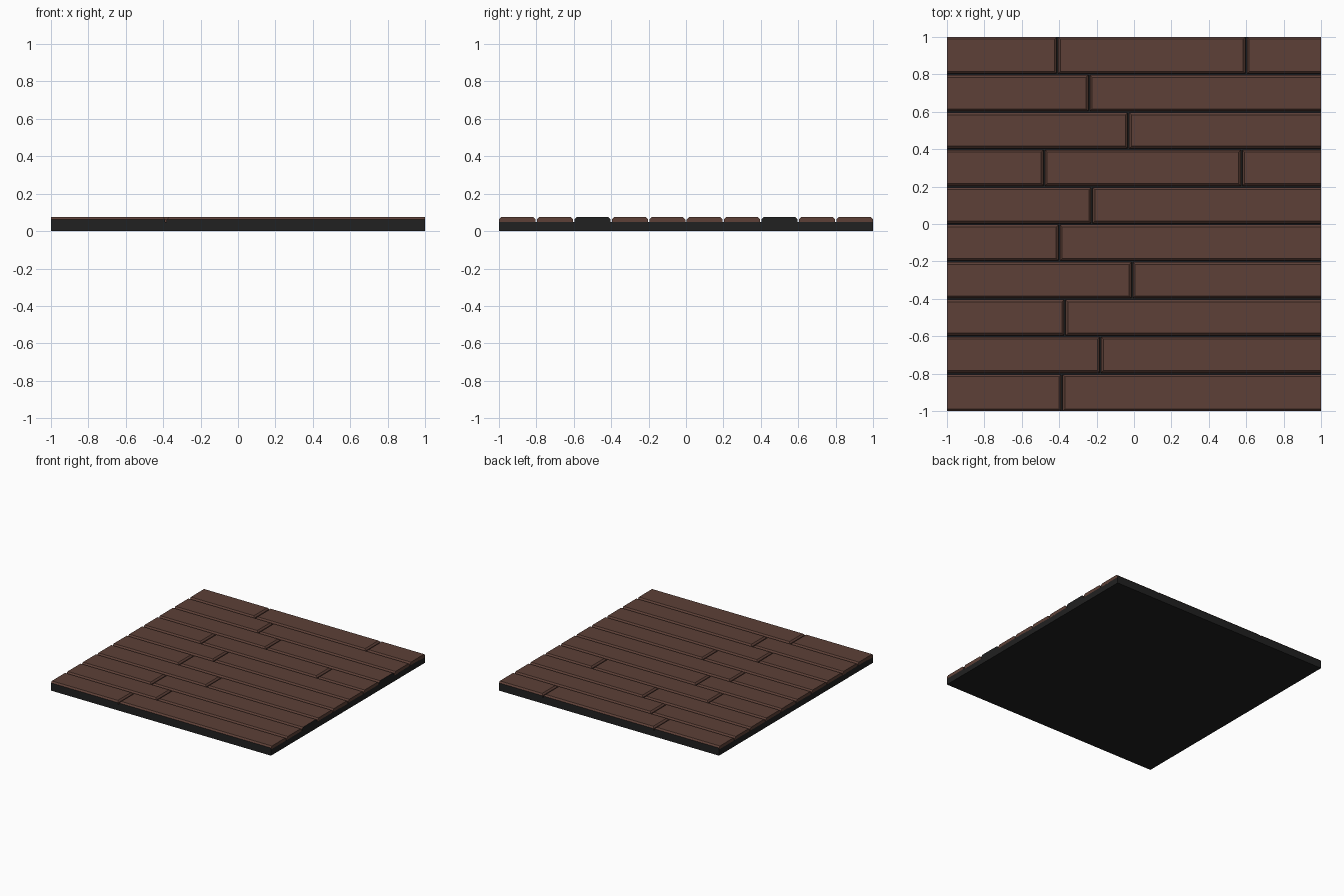
import bpy, bmesh
from mathutils import Matrix

if "Cube" in bpy.data.objects:
    bpy.data.objects.remove(bpy.data.objects["Cube"])


def material(name, rgb):
    m = bpy.data.materials.new(name)
    m.diffuse_color = (*rgb, 1)
    m.use_nodes = True
    m.node_tree.nodes["Principled BSDF"].inputs["Base Color"].default_value = m.diffuse_color
    return m


BROWN = material("brown wood", (0.109, 0.051, 0.038))
DARK = material("dark backing", (0.015, 0.015, 0.015))

BASE_TOP, TOP = 0.05, 0.075
GAP, CHAMFER = 0.004, 0.012


def box(bm, lo, hi):
    size = [h - l for l, h in zip(lo, hi)]
    mid = [(h + l) / 2 for l, h in zip(lo, hi)]
    bmesh.ops.create_cube(bm, size=1, matrix=Matrix.Translation(mid) @ Matrix.Diagonal((*size, 1)))


def finish(bm, name, mats):
    me = bpy.data.meshes.new(name)
    bm.to_mesh(me)
    bm.free()
    for m in mats:
        me.materials.append(m)
    ob = bpy.data.objects.new(name, me)
    bpy.context.collection.objects.link(ob)


def plank(name, x0, x1, y0, y1, dark_end):
    """Board with chamfered top edges; cut square at the tile border in x."""
    bm = bmesh.new()
    box(bm, (x0, y0, BASE_TOP - 0.004), (x1, y1, TOP))
    edges = []
    for e in bm.edges:
        a, b = e.verts[0].co, e.verts[1].co
        if min(a.z, b.z) < TOP - 1e-4:
            continue
        at_border = abs(a.x - b.x) < 1e-5 and abs(a.x) > 0.999
        if not at_border:
            edges.append(e)
    bmesh.ops.bevel(bm, geom=edges, offset=CHAMFER, segments=1, affect='EDGES', profile=0.5)
    bm.normal_update()
    for f in bm.faces:
        c = f.calc_center_median()
        # outer long sides, and a few end faces, share the backing colour
        if abs(f.normal.y) > 0.9 and abs(c.y) > 0.99:
            f.material_index = 1
        if dark_end and f.normal.x > 0.9 and c.x > 0.99:
            f.material_index = 1
    finish(bm, name, [BROWN, DARK])


# backing slab
bm = bmesh.new()
box(bm, (-1, -1, 0), (1, 1, BASE_TOP))
finish(bm, "backing_slab", [DARK])

# staggered end joints per row, from front to back
joints = [[-0.385], [-0.18], [-0.37], [-0.01], [-0.40],
          [-0.225], [-0.48, 0.575], [-0.03], [-0.24], [-0.41, 0.60]]
for r, cuts in enumerate(joints):
    y0 = -1 + 0.2 * r + (GAP if r else 0)
    y1 = -1 + 0.2 * (r + 1) - (GAP if r < 9 else 0)
    ends = [-1] + cuts + [1]
    for i in range(len(ends) - 1):
        x0 = ends[i] + (GAP if i else 0)
        x1 = ends[i + 1] - (GAP if i < len(ends) - 2 else 0)
        plank(f"plank_{r + 1}_{i + 1}", x0, x1, y0, y1, r in (2, 7))
